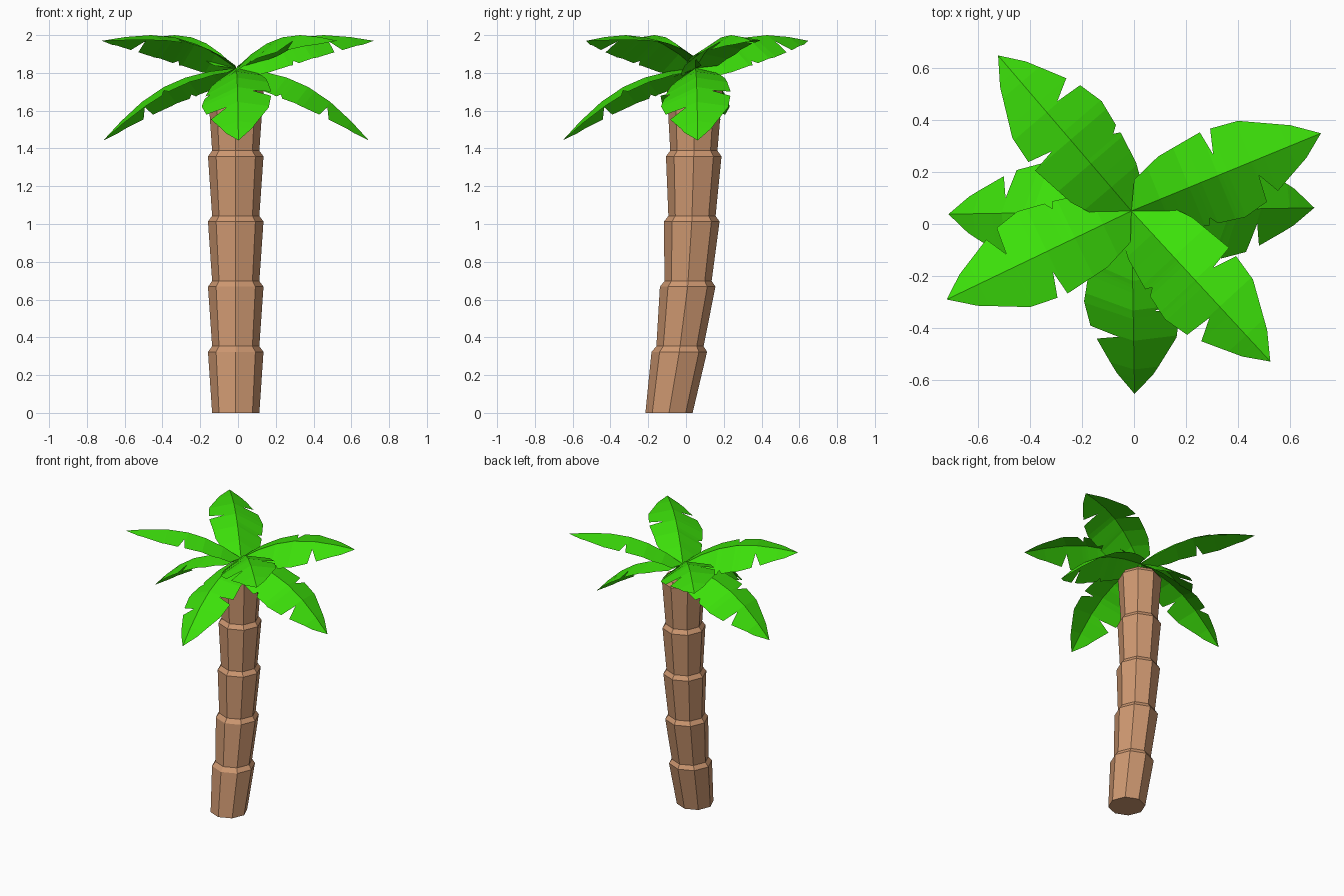
import bpy, bmesh, math
from mathutils import Matrix

cube = bpy.data.objects.get("Cube")
if cube:
    bpy.data.objects.remove(cube, do_unlink=True)


def make_material(name, colour):
    mat = bpy.data.materials.new(name)
    mat.use_nodes = True
    mat.diffuse_color = (*colour, 1)
    mat.node_tree.nodes["Principled BSDF"].inputs["Base Color"].default_value = (*colour, 1)
    return mat


def make_object(name, bm, mat):
    mesh = bpy.data.meshes.new(name)
    bm.to_mesh(mesh)
    bm.free()
    mesh.materials.append(mat)
    obj = bpy.data.objects.new(name, mesh)
    bpy.context.collection.objects.link(obj)
    return obj


def interp(points, t):
    """Piecewise linear lookup in a list of (t, value) pairs."""
    for (a, va), (b, vb) in zip(points, points[1:]):
        if t <= b:
            return va + (vb - va) * (t - a) / (b - a)
    return points[-1][1]


bark = make_material("bark brown", (0.62, 0.315, 0.165))
green = make_material("leaf green", (0.045, 0.74, 0.003))

# Trunk: stacked flared octagonal segments following a gentle lean in y
SIDES, SEGMENTS, STEP, BEVEL = 8, 5, 0.345, 0.03
NARROW, WIDE, TRUNK_X = 0.125, 0.147, -0.012
lean = [(0, -0.09), (0.32, -0.036), (0.67, 0.009), (1.02, 0.031), (1.36, 0.041), (1.75, 0.047)]

rings = [(0, NARROW)]
for i in range(1, SEGMENTS + 1):
    rings += [(i * STEP - BEVEL / 2 - 0.007, WIDE), (i * STEP + BEVEL / 2 - 0.007, NARROW)]

bm = bmesh.new()
loops = []
for z, radius in rings:
    y = interp(lean, z)
    loops.append([bm.verts.new((TRUNK_X + radius * math.cos(k * math.tau / SIDES),
                                y + radius * math.sin(k * math.tau / SIDES), z))
                  for k in range(SIDES)])
for low, high in zip(loops, loops[1:]):
    for k in range(SIDES):
        n = (k + 1) % SIDES
        bm.faces.new((low[k], low[n], high[n], high[k]))
bm.faces.new(loops[0][::-1])
bm.faces.new(loops[-1])
make_object("trunk", bm, bark)

# Leaf profiles along its length: midrib height, notched outlines, and the
# droop of each half (the left half lies flatter than the right)
rib = [(0, 0), (0.12, 0.075), (0.24, 0.13), (0.36, 0.163), (0.5, 0.175), (0.65, 0.165), (0.787, 0.145)]
left_edge = [(0, 0), (0.055, 0.107), (0.175, 0.155), (0.358, 0.18), (0.373, 0.082),
             (0.4, 0.178), (0.51, 0.165), (0.69, 0.073), (0.787, 0)]
right_edge = [(0, 0), (0.055, 0.1), (0.13, 0.135), (0.257, 0.165), (0.27, 0.14),
              (0.29, 0.17), (0.395, 0.188), (0.495, 0.165), (0.505, 0.058),
              (0.55, 0.142), (0.7, 0.066), (0.787, 0)]
left_droop = [(0, 0.2), (0.787, 0.15)]
right_droop = [(0, 0.8), (0.26, 0.72), (0.4, 0.57), (0.787, 0.48)]


def make_leaf(name, heading, pitch):
    bm = bmesh.new()
    stations = sorted({u for line in (rib, left_edge, right_edge) for u, _ in line})
    rows = []
    for u in stations:
        h = interp(rib, u)
        left, right = interp(left_edge, u), interp(right_edge, u)
        row = [(u, left, h - left * interp(left_droop, u)),
               (u, 0, h),
               (u, -right, h - right * interp(right_droop, u))]
        rows.append([bm.verts.new(p) for p in row])
    for a, b in zip(rows, rows[1:]):
        for k in (0, 1):
            bm.faces.new((a[k], a[k + 1], b[k + 1], b[k]))
    bmesh.ops.remove_doubles(bm, verts=bm.verts, dist=0.0001)
    # Pitch the leaf down, then turn it to its heading around the crown
    place = (Matrix.Translation((-0.01, 0.05, 1.825))
             @ Matrix.Rotation(math.radians(heading), 4, "Z")
             @ Matrix.Rotation(math.radians(pitch), 4, "Y"))
    bm.transform(place)
    make_object(name, bm, green)


# Crown: four raised leaves and three hanging leaves
for i, heading in enumerate((22.3, 130.6, 205.6, 312.7)):
    make_leaf(f"upper_leaf_{i + 1}", heading, 0)
for i, heading in enumerate((1, 181, 271)):
    make_leaf(f"lower_leaf_{i + 1}", heading, 39)
